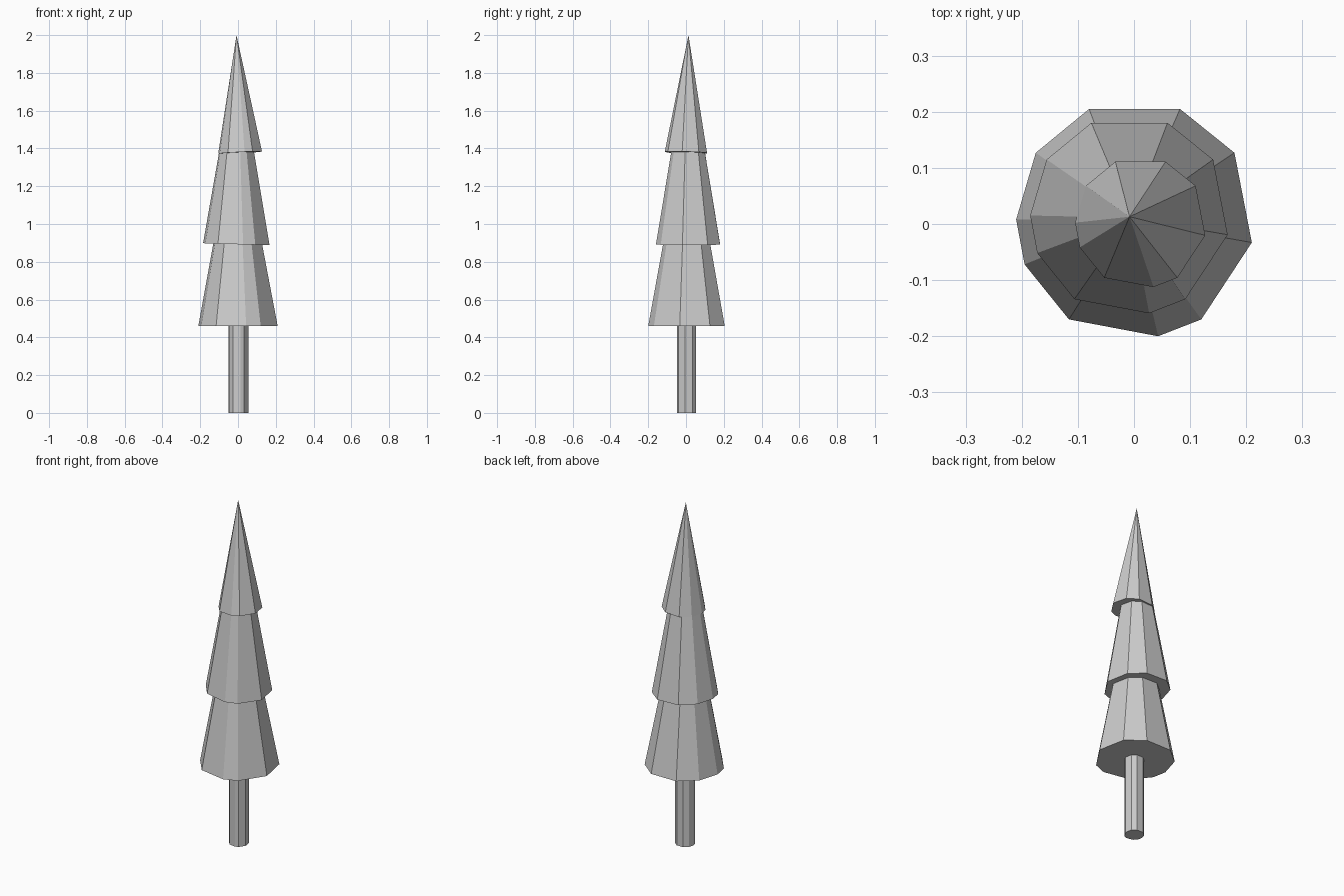
import bpy
import bmesh

if "Cube" in bpy.data.objects:
    bpy.data.objects.remove(bpy.data.objects["Cube"])

# Irregular ten-sided outline shared by every part
OUTLINE = [(-0.08, 0.205), (-0.175, 0.127), (-0.21, 0.008), (-0.195, -0.072),
           (-0.116, -0.17), (0.043, -0.20), (0.12, -0.17), (0.21, -0.033),
           (0.179, 0.127), (0.082, 0.205)]


def ring(bm, scale, ox, oy, z, tilt=(0, 0)):
    """Scaled copy of the outline, with a slight tilt."""
    return [bm.verts.new((x * scale + ox, y * scale + oy,
                          z + x * scale * tilt[0] + y * scale * tilt[1]))
            for x, y in OUTLINE]


def finish(bm, name):
    bmesh.ops.recalc_face_normals(bm, faces=bm.faces)
    mesh = bpy.data.meshes.new(name)
    bm.to_mesh(mesh)
    bm.free()
    bpy.context.collection.objects.link(bpy.data.objects.new(name, mesh))


def cone(name, scale, ox, oy, z, apex, tilt=(0, 0)):
    bm = bmesh.new()
    base = ring(bm, scale, ox, oy, z, tilt)
    tip = bm.verts.new(apex)
    bm.faces.new(base)
    for i, v in enumerate(base):
        bm.faces.new((v, base[i - 1], tip))
    finish(bm, name)


# Foliage tiers
cone("lower_foliage", 1.0, 0, 0, 0.46, (-0.005, 0.005, 1.59))
cone("middle_foliage", 0.838, -0.009, 0.0085, 0.893, (-0.005, 0.011, 1.92), (-0.03, 0))
cone("upper_foliage", 0.552, 0.011, -0.002, 1.378, (-0.008, 0.013, 2.0), (0.05, -0.03))

# Trunk
bm = bmesh.new()
low = ring(bm, 0.25, 0.002, 0.002, 0)
high = ring(bm, 0.25, 0.002, 0.002, 0.5)
bm.faces.new(low)
bm.faces.new(high)
for i in range(len(low)):
    bm.faces.new((low[i], low[i - 1], high[i - 1], high[i]))
finish(bm, "trunk")
